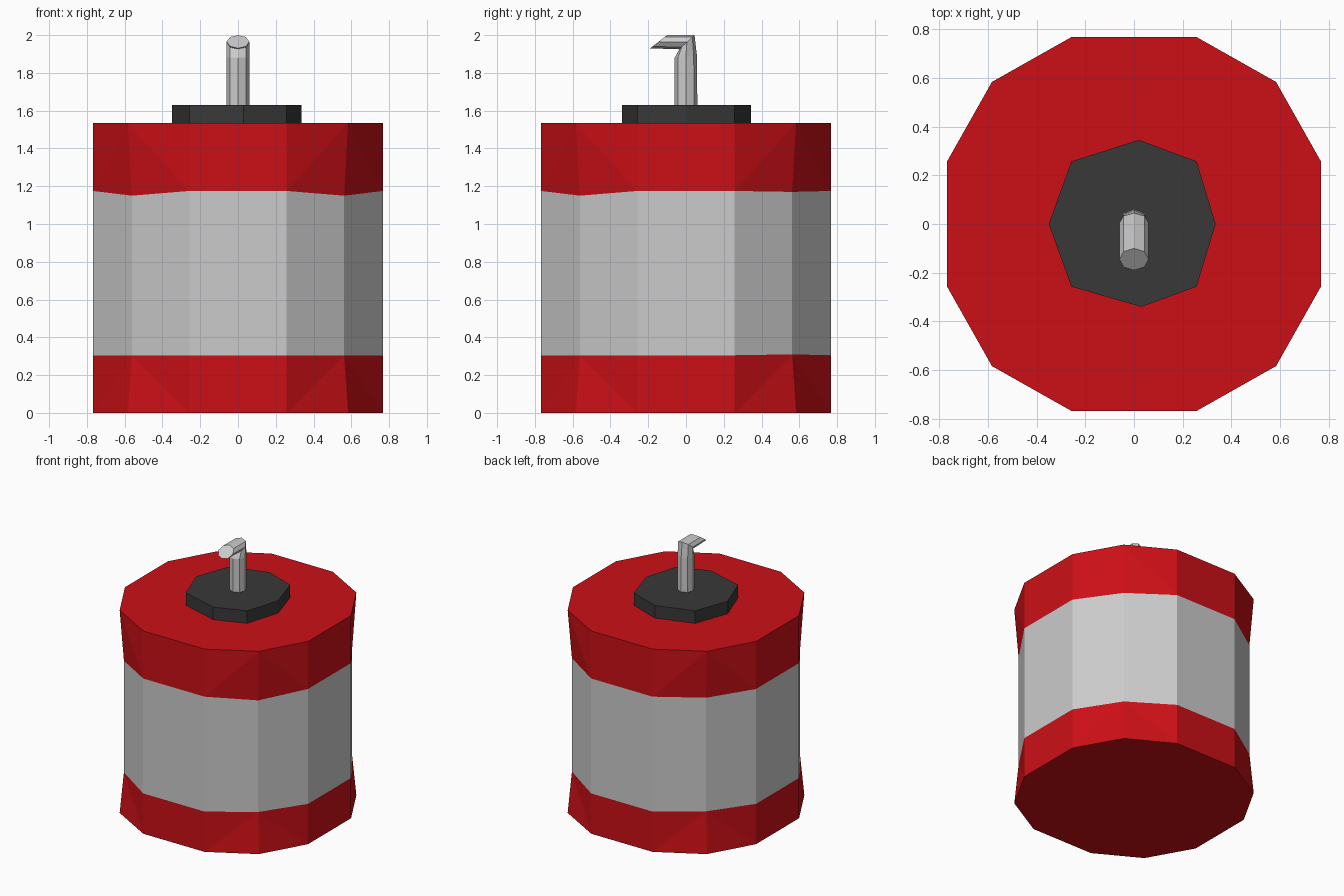
import bpy
from math import sin, cos, pi

if "Cube" in bpy.data.objects:
    bpy.data.objects.remove(bpy.data.objects["Cube"])


def material(name, color):
    m = bpy.data.materials.new(name)
    m.diffuse_color = (*color, 1)
    m.use_nodes = True
    m.node_tree.nodes["Principled BSDF"].inputs["Base Color"].default_value = m.diffuse_color
    return m


def loft(name, rings, mat=None, fold=False, bottom=True, top=True):
    """Skin a stack of equal-sized rings; fold splits bent quads from each upper corner."""
    n = len(rings[0])
    faces = []
    for r in range(len(rings) - 1):
        for i in range(n):
            j = (i + 1) % n
            a, b, c, d = r*n + i, r*n + j, (r+1)*n + j, (r+1)*n + i
            if fold and i % 3 == 1:
                faces += [(a, b, d), (b, c, d)]
            elif fold and j % 3 == 1:
                faces += [(a, b, c), (a, c, d)]
            else:
                faces.append((a, b, c, d))
    if bottom:
        faces.append(tuple(reversed(range(n))))
    if top:
        faces.append(tuple(range((len(rings) - 1)*n, len(rings)*n)))
    me = bpy.data.meshes.new(name)
    me.from_pydata([v for ring in rings for v in ring], [], faces)
    me.update()
    ob = bpy.data.objects.new(name, me)
    bpy.context.collection.objects.link(ob)
    if mat:
        me.materials.append(mat)
    return ob


def dodecagon(z, corner, z_front=None, z_back=None):
    """Twelve-sided ring, every third point is a diagonal corner."""
    pts = []
    for q in range(4):
        c, s = round(cos(q*pi/2)), round(sin(q*pi/2))
        for k, (x, y) in enumerate([(0.257, -0.767), (corner, -corner), (0.767, -0.257)]):
            px, py = x*c - y*s, x*s + y*c
            h = z
            if k == 1:
                h = (z_front if py < 0 else z_back) or z
            pts.append((px, py, h))
    return pts


def hook_ring(outer, inner, half_width=0.06):
    """Eight-sided ring across the bar, given its outer and inner (y, z) points."""
    cy, cz = (outer[0] + inner[0])/2, (outer[1] + inner[1])/2
    hy, hz = (outer[0] - inner[0])/2, (outer[1] - inner[1])/2
    return [(-half_width*sin(k*pi/4), cy + hy*cos(k*pi/4), cz + hz*cos(k*pi/4))
            for k in range(8)]


red = material("red", (0.6, 0.005, 0.008))
black = material("black", (0.04, 0.04, 0.04))

# Body: two red bands around a slightly narrower grey sleeve
base = dodecagon(0, 0.583)
low = dodecagon(0.305, 0.562, 0.305, 0.31)
high = dodecagon(1.175, 0.562, 1.15, 1.17)
rim = dodecagon(1.535, 0.583)
loft("lower_band", [base, low], red, fold=True, top=False)
loft("sleeve", [low, high], bottom=False, top=False)
loft("upper_band", [high, rim], red, fold=True, bottom=False)

# Collar: slightly uneven octagonal plate
outline = [(-0.35, 0), (-0.257, -0.257), (0.03, -0.34), (0.257, -0.257),
           (0.335, 0), (0.257, 0.257), (0.02, 0.345), (-0.257, 0.257)]
loft("collar", [[(x, y, z) for x, y in outline] for z in (1.535, 1.63)], black)

# Hook: upright bar bent towards the front with a slanted end
loft("hook", [hook_ring((0.06, 1.63), (-0.06, 1.63)),
              hook_ring((0.058, 1.89), (-0.06, 1.88)),
              hook_ring((0.045, 2.0), (-0.035, 1.925)),
              hook_ring((-0.10, 2.0), (-0.19, 1.93))])
